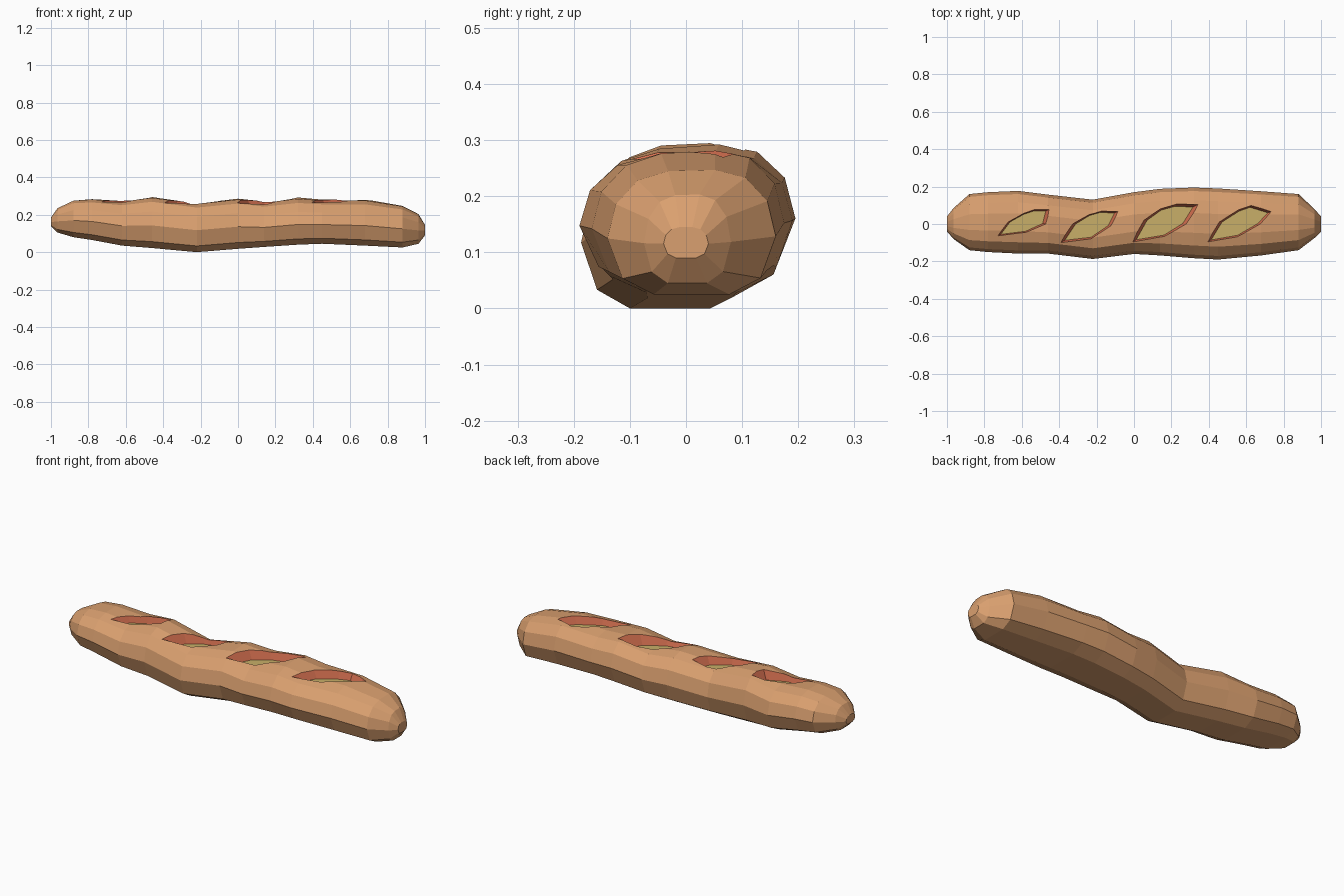
import bpy, bmesh
from mathutils import Vector

if "Cube" in bpy.data.objects:
    bpy.data.objects.remove(bpy.data.objects["Cube"])


def material(name, rgb):
    m = bpy.data.materials.new(name)
    m.diffuse_color = (*rgb, 1)
    m.use_nodes = True
    m.node_tree.nodes["Principled BSDF"].inputs["Base Color"].default_value = m.diffuse_color
    return m


MATS = [material("crust", (0.70, 0.35, 0.16)),
        material("cut_edge", (0.74, 0.18, 0.09)),
        material("crumb", (0.58, 0.43, 0.14))]


def make_object(name, bm):
    bmesh.ops.recalc_face_normals(bm, faces=bm.faces)
    me = bpy.data.meshes.new(name)
    bm.to_mesh(me)
    bm.free()
    for m in MATS:
        me.materials.append(m)
    ob = bpy.data.objects.new(name, me)
    bpy.context.collection.objects.link(ob)
    return ob


# Loaf stations: x, front y, back y, bottom z, top z at front, top z at back
STATIONS = [
    (-1.00, -0.04, 0.04, 0.140, 0.185, 0.185),
    (-0.965, -0.08, 0.085, 0.105, 0.235, 0.235),
    (-0.88, -0.14, 0.16, 0.080, 0.275, 0.275),
    (-0.78, -0.15, 0.17, 0.065, 0.280, 0.285),
    (-0.62, -0.158, 0.177, 0.035, 0.265, 0.278),
    (-0.46, -0.158, 0.157, 0.022, 0.285, 0.300),
    (-0.22, -0.187, 0.130, 0.000, 0.255, 0.262),
    (0.00, -0.160, 0.170, 0.018, 0.275, 0.292),
    (0.14, -0.168, 0.188, 0.028, 0.255, 0.280),
    (0.32, -0.183, 0.195, 0.040, 0.275, 0.302),
    (0.45, -0.190, 0.190, 0.045, 0.268, 0.288),
    (0.68, -0.168, 0.175, 0.035, 0.268, 0.290),
    (0.88, -0.14, 0.16, 0.025, 0.242, 0.250),
    (0.965, -0.075, 0.08, 0.045, 0.200, 0.205),
    (1.00, -0.04, 0.04, 0.090, 0.145, 0.145),
]
# Half of the 12-sided cross-section, bottom to top (width, height)
HALF = [(0.45, 0), (0.82, 0.13), (1, 0.46), (0.9, 0.74), (0.64, 0.93), (0.28, 1)]
PROFILE = HALF + [(-u, v) for u, v in reversed(HALF)]

bm = bmesh.new()
rings = []
for x, yf, yb, zb, tf, tb in STATIONS:
    ring = []
    for u, v in PROFILE:
        t = (u + 1) / 2
        top = tf + (tb - tf) * t
        ring.append(bm.verts.new((x, yf + (yb - yf) * t, zb + (top - zb) * v)))
    rings.append(ring)
n = len(PROFILE)
for a, b in zip(rings, rings[1:]):
    for i in range(n):
        j = (i + 1) % n
        bm.faces.new((a[i], a[j], b[j], b[i]))
bm.faces.new(rings[0])
bm.faces.new(rings[-1])
loaf = make_object("baguette_loaf", bm)

# Leaf-shaped slash outlines with floor height
SLASHES = [
    (0.238, [(-0.74, -0.07), (-0.68, 0.01), (-0.59, 0.06), (-0.53, 0.08),
             (-0.45, 0.08), (-0.47, 0.0), (-0.58, -0.05)]),
    (0.222, [(-0.40, -0.105), (-0.33, 0.0), (-0.24, 0.055), (-0.17, 0.075),
             (-0.08, 0.07), (-0.12, -0.01), (-0.23, -0.085)]),
    (0.228, [(-0.02, -0.105), (0.05, 0.02), (0.14, 0.085), (0.23, 0.11),
             (0.345, 0.105), (0.28, 0.0), (0.16, -0.075)]),
    (0.235, [(0.38, -0.105), (0.45, 0.01), (0.56, 0.08), (0.63, 0.105),
             (0.745, 0.07), (0.68, 0.0), (0.55, -0.075)]),
]
bm = bmesh.new()
for floor, pts in SLASHES:
    c = sum((Vector(p) for p in pts), Vector((0, 0))) / len(pts)

    def loop(scale, z):
        return [bm.verts.new((*(c + (Vector(p) - c) * scale), z)) for p in pts]

    low, high = loop(0.83, floor), loop(1.12, floor + 0.10)
    bm.faces.new(low).material_index = 2
    bm.faces.new(high).material_index = 1
    for i in range(len(pts)):
        j = (i + 1) % len(pts)
        bm.faces.new((low[i], low[j], high[j], high[i])).material_index = 1
cutter = make_object("slash_cutter", bm)
cutter.hide_render = True

# Cut the slashes into the crust, keeping the cutter's colours
mod = loaf.modifiers.new("slashes", 'BOOLEAN')
mod.operation = 'DIFFERENCE'
mod.solver = 'EXACT'
mod.object = cutter
bpy.context.view_layer.objects.active = loaf
loaf.select_set(True)
bpy.ops.object.modifier_apply(modifier=mod.name)
bpy.data.objects.remove(cutter)
